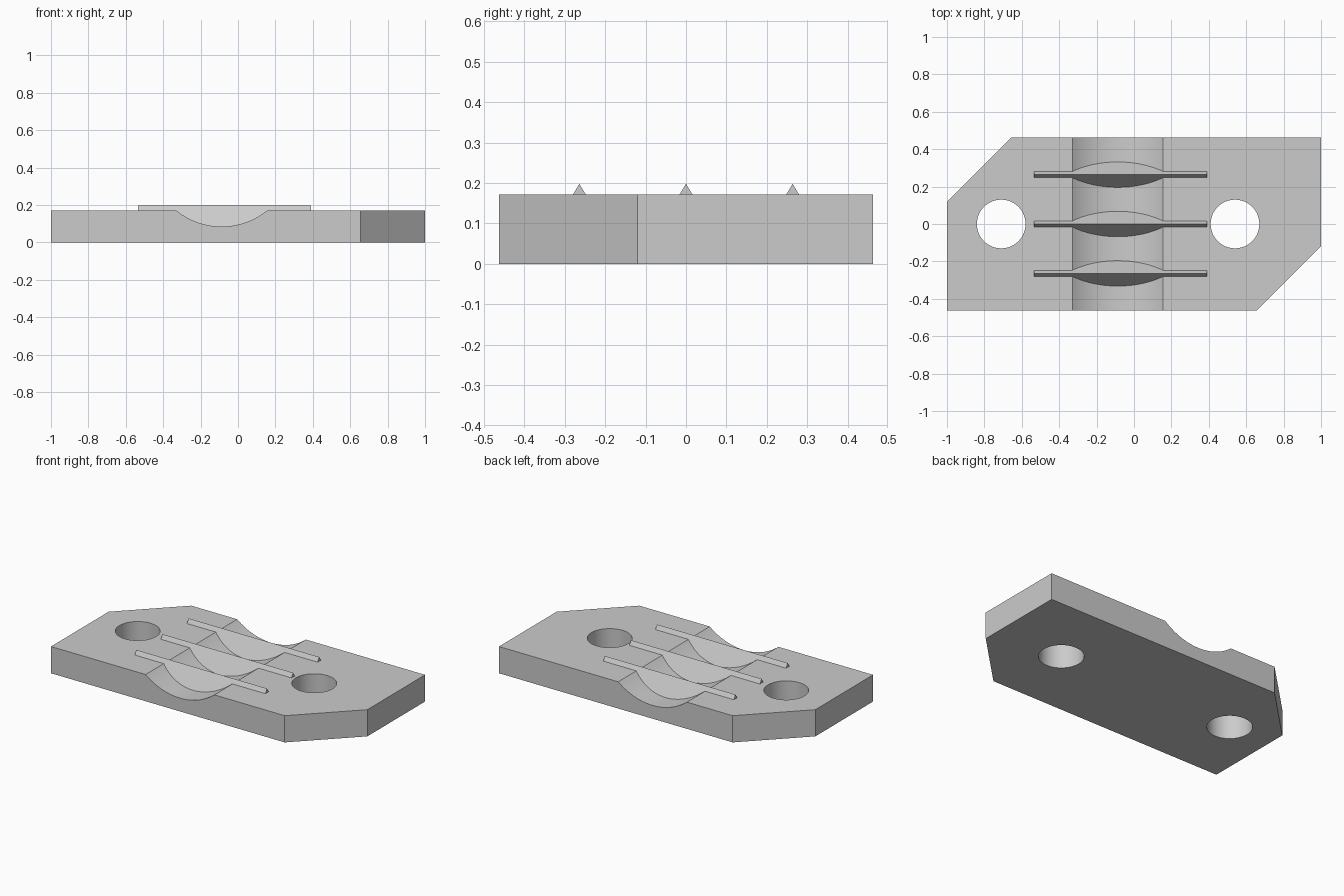
import bpy
import bmesh
from math import pi, tan, radians
from mathutils import Matrix, Vector

cube = bpy.data.objects.get("Cube")
if cube:
    bpy.data.objects.remove(cube, do_unlink=True)

TOP, HALF_Y = 0.171, 0.463
HOLE_XS, HOLE_R = (-0.71, 0.54), 0.13
GROOVE_X, GROOVE_HALF, GROOVE_DEPTH = -0.087, 0.243, 0.086
RIDGE_YS, RIDGE_PEAK, RIDGE_ROOT = (-0.264, 0, 0.264), 0.198, 0.06

grey = bpy.data.materials.new("plain grey")
grey.use_nodes = True
colour = (0.6, 0.6, 0.6, 1)
grey.diffuse_color = colour
grey.node_tree.nodes["Principled BSDF"].inputs["Base Color"].default_value = colour


def finish(name, bm):
    bmesh.ops.recalc_face_normals(bm, faces=bm.faces)
    mesh = bpy.data.meshes.new(name)
    bm.to_mesh(mesh)
    bm.free()
    mesh.materials.append(grey)
    obj = bpy.data.objects.new(name, mesh)
    bpy.context.collection.objects.link(obj)
    return obj


def prism(name, profile, direction):
    """Extrude a closed profile of 3D points along a direction."""
    bm = bmesh.new()
    face = bm.faces.new([bm.verts.new(p) for p in profile])
    out = bmesh.ops.extrude_face_region(bm, geom=[face], use_keep_orig=True)
    moved = [v for v in out["geom"] if isinstance(v, bmesh.types.BMVert)]
    bmesh.ops.translate(bm, verts=moved, vec=Vector(direction))
    return finish(name, bm)


def cylinder(name, radius, centre, rotation=Matrix()):
    bm = bmesh.new()
    bmesh.ops.create_cone(bm, cap_ends=True, segments=128, radius1=radius, radius2=radius,
                          depth=2, matrix=Matrix.Translation(centre) @ rotation)
    return finish(name, bm)


def combine(target, tool, operation):
    mod = target.modifiers.new(tool.name, "BOOLEAN")
    mod.operation, mod.object, mod.solver = operation, tool, "EXACT"
    bpy.context.view_layer.objects.active = target
    bpy.ops.object.modifier_apply(modifier=mod.name)
    bpy.data.objects.remove(tool, do_unlink=True)


# Plate with two opposite corners cut off
outline = [(-1, -HALF_Y), (0.655, -HALF_Y), (1, -0.12),
           (1, HALF_Y), (-0.655, HALF_Y), (-1, 0.12)]
plate = prism("clamp_plate", [(x, y, 0) for x, y in outline], (0, 0, TOP))

# Bolt holes
for x in HOLE_XS:
    combine(plate, cylinder("hole_cutter", HOLE_R, (x, 0, 0)), "DIFFERENCE")

# Round channel across the plate
radius = (GROOVE_HALF ** 2 + GROOVE_DEPTH ** 2) / (2 * GROOVE_DEPTH)
combine(plate, cylinder("groove_cutter", radius,
                        (GROOVE_X, 0, TOP - GROOVE_DEPTH + radius),
                        Matrix.Rotation(pi / 2, 4, "X")), "DIFFERENCE")

# Three sharp grip ridges spanning the channel
half = (RIDGE_PEAK - RIDGE_ROOT) * tan(radians(31))
for y in RIDGE_YS:
    section = [(-0.535, y - half, RIDGE_ROOT), (-0.535, y + half, RIDGE_ROOT),
               (-0.535, y, RIDGE_PEAK)]
    combine(plate, prism("grip_ridge", section, (0.925, 0, 0)), "UNION")

bpy.ops.object.select_all(action="DESELECT")
plate.select_set(True)
bpy.context.view_layer.objects.active = plate
bpy.ops.object.shade_smooth_by_angle(angle=radians(30))
